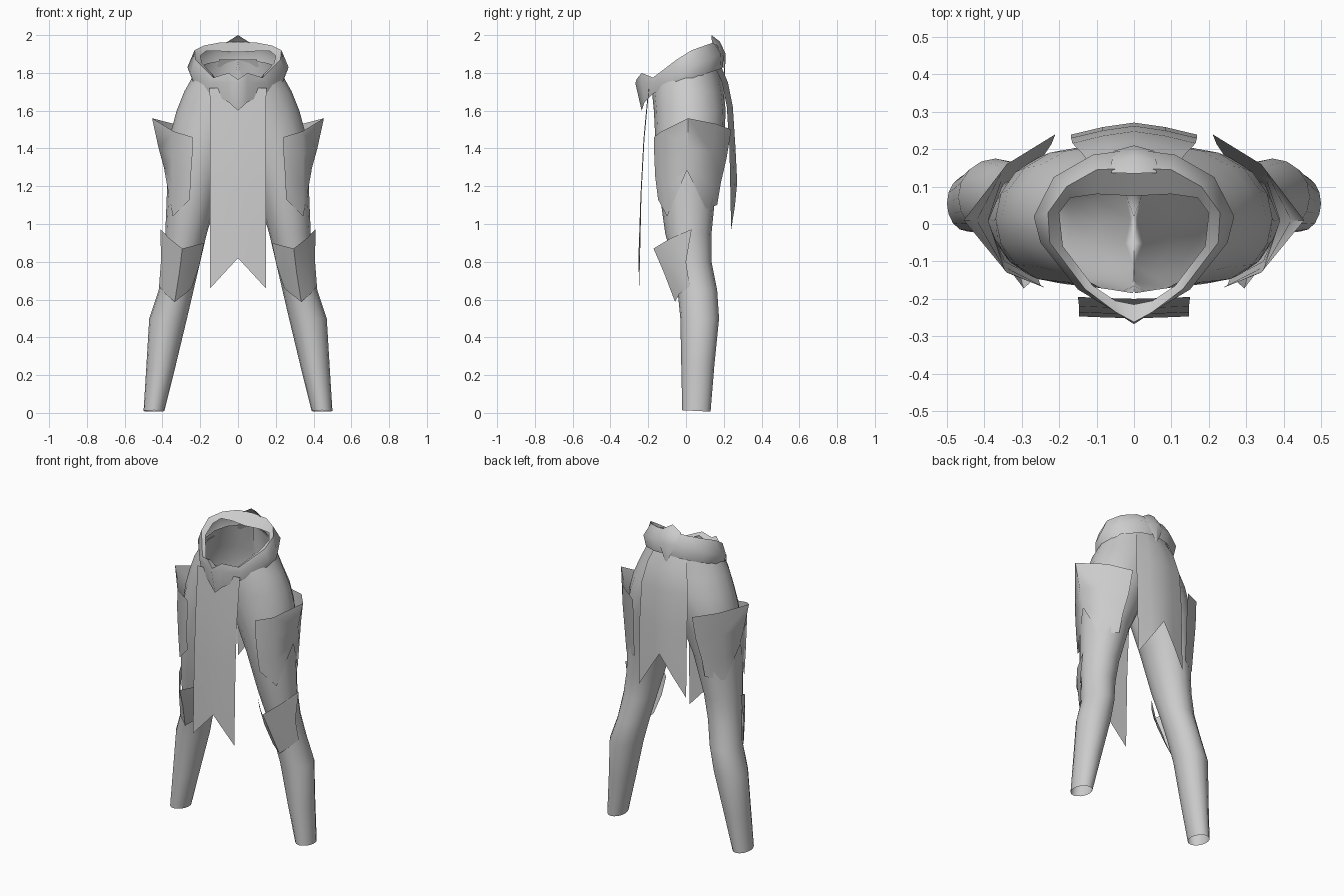
import bpy, bmesh, math

mat = bpy.data.materials.new("plain_grey")
mat.diffuse_color = (0.6, 0.6, 0.6, 1)


def sheet(name, rows, closed=False, flip=False, angle=50):
    """Skin a grid of points for the +x half and mirror it across x = 0."""
    bm = bmesh.new()
    grid = [[bm.verts.new(p) for p in row] for row in rows]
    n = len(rows[0])
    for a, b in zip(grid, grid[1:]):
        for i in range(n if closed else n - 1):
            j = (i + 1) % n
            quad = [a[i], a[j], b[j], b[i]]
            # leave the pelvis open along the middle
            if all(v.co.x < 1e-4 for v in quad):
                continue
            bm.faces.new(quad)
    bmesh.ops.remove_doubles(bm, verts=bm.verts, dist=0.0005)
    if flip:
        bmesh.ops.reverse_faces(bm, faces=bm.faces)
    me = bpy.data.meshes.new(name)
    bm.to_mesh(me)
    bm.free()
    ob = bpy.data.objects.new(name, me)
    bpy.context.collection.objects.link(ob)
    me.materials.append(mat)
    mod = ob.modifiers.new("mirror", 'MIRROR')
    mod.merge_threshold = 0.002
    bpy.ops.object.select_all(action='DESELECT')
    ob.select_set(True)
    bpy.context.view_layer.objects.active = ob
    bpy.ops.object.shade_smooth_by_angle(angle=math.radians(angle))
    return ob


def ring(z, x0, x1, y0, y1, tilt=0.0, n=16):
    """Oval cross-section, cut off at the middle plane."""
    pts = []
    for i in range(n):
        a = 2 * math.pi * i / n
        x = (x0 + x1) / 2 + (x1 - x0) / 2 * math.cos(a)
        y = (y0 + y1) / 2 + (y1 - y0) / 2 * math.sin(a)
        pts.append((max(0, x), y, z + tilt * y))
    return pts


# Legs and hips: z, inner x, outer x, front y, back y, tilt
sections = [
    (0.013, .39, .50, -.02, .13, -.05), (.25, .33, .485, -.025, .15),
    (.50, .27, .47, -.03, .175), (.65, .235, .42, -.045, .165),
    (.80, .20, .40, -.07, .135), (.95, .165, .385, -.11, .135),
    (1.20, .09, .375, -.145, .16), (1.38, .01, .37, -.16, .19),
    (1.50, -.06, .352, -.165, .205), (1.60, -.14, .325, -.17, .21),
    (1.70, -.22, .285, -.18, .20), (1.81, -.22, .225, -.185, .17, .35)]
sheet("trousers", [ring(*s) for s in sections], closed=True)

# Belt: bottom, bulge, crest and inner lip, running front to back
belt_rows = [
    [(0, -.235, 1.60), (.05, -.22, 1.645), (.14, -.175, 1.69), (.235, -.05, 1.745),
     (.24, .04, 1.77), (.20, .12, 1.80), (.10, .18, 1.82), (0, .195, 1.83)],
    [(0, -.268, 1.745), (.05, -.235, 1.75), (.15, -.175, 1.745), (.25, -.05, 1.80),
     (.268, .02, 1.83), (.215, .125, 1.87), (.11, .185, 1.90), (0, .20, 1.91)],
    [(0, -.262, 1.765), (.05, -.235, 1.80), (.13, -.175, 1.775), (.225, -.05, 1.87),
     (.23, .03, 1.92), (.18, .10, 1.945), (.10, .145, 1.96), (0, .15, 1.965)],
    [(0, -.215, 1.755), (.05, -.205, 1.785), (.11, -.165, 1.765), (.19, -.06, 1.85),
     (.20, .03, 1.89), (.17, .07, 1.915), (.10, .08, 1.915), (0, .075, 1.91)]]
sheet("belt", belt_rows, angle=60)

# Pointed ornament at the back of the belt
sheet("back_buckle", [
    [(0, .135, 2.0), (.06, .137, 1.962)],
    [(0, .18, 1.965), (.06, .165, 1.945)],
    [(0, .21, 1.90), (.055, .195, 1.89)],
    [(0, .205, 1.78), (.005, .203, 1.785)]], flip=True, angle=30)

# Front cloth with a swallowtail hem
front = [(1.72, -.195, 0, .15), (1.45, -.22, 0, .147), (1.15, -.236, 0, .147),
         (.82, -.247, -.16, .147)]
sheet("front_cloth", [[(0, y - .005, z), (w / 2, y - .003, z + d / 2), (w, y, z + d)]
                      for z, y, d, w in front])

# Back cloth, bowed outwards, with a swallowtail hem
back = [(1.87, .17, 0, .10), (1.75, .222, 0, .14), (1.62, .248, 0, .165),
        (1.40, .262, 0, .168), (1.22, .271, -.25, .168)]
sheet("back_cloth", [[(0, y, z), (w / 2, y - .012, z + d / 2), (w, y - .032, z + d)]
                     for z, y, d, w in back], flip=True)

# Flared thigh guards, arched on the outer side
sheet("thigh_guards", [
    [(.24, -.17, 1.46), (.34, -.13, 1.49), (.455, .01, 1.56), (.34, .16, 1.53), (.21, .24, 1.50)],
    [(.242, -.168, 1.36), (.345, -.125, 1.36), (.42, .01, 1.40), (.355, .135, 1.38), (.22, .215, 1.35)],
    [(.25, -.163, 1.25), (.345, -.115, 1.20), (.39, .01, 1.29), (.355, .115, 1.22), (.24, .185, 1.22)],
    [(.255, -.148, 1.13), (.345, -.10, 1.04), (.39, .005, 1.285), (.35, .105, 1.08), (.25, .165, 1.10)]],
    flip=True)

# Knee guards with a forward ridge
sheet("knee_guards", [
    [(.18, -.055, .90), (.235, -.12, .885), (.295, -.172, .87), (.365, -.08, .925), (.41, .03, .972)],
    [(.205, -.045, .78), (.25, -.09, .765), (.31, -.118, .745), (.37, -.07, .775), (.408, .0, .80)],
    [(.245, -.02, .66), (.28, -.045, .63), (.335, -.058, .588), (.385, -.035, .63), (.418, .02, .67)]],
    flip=True)
